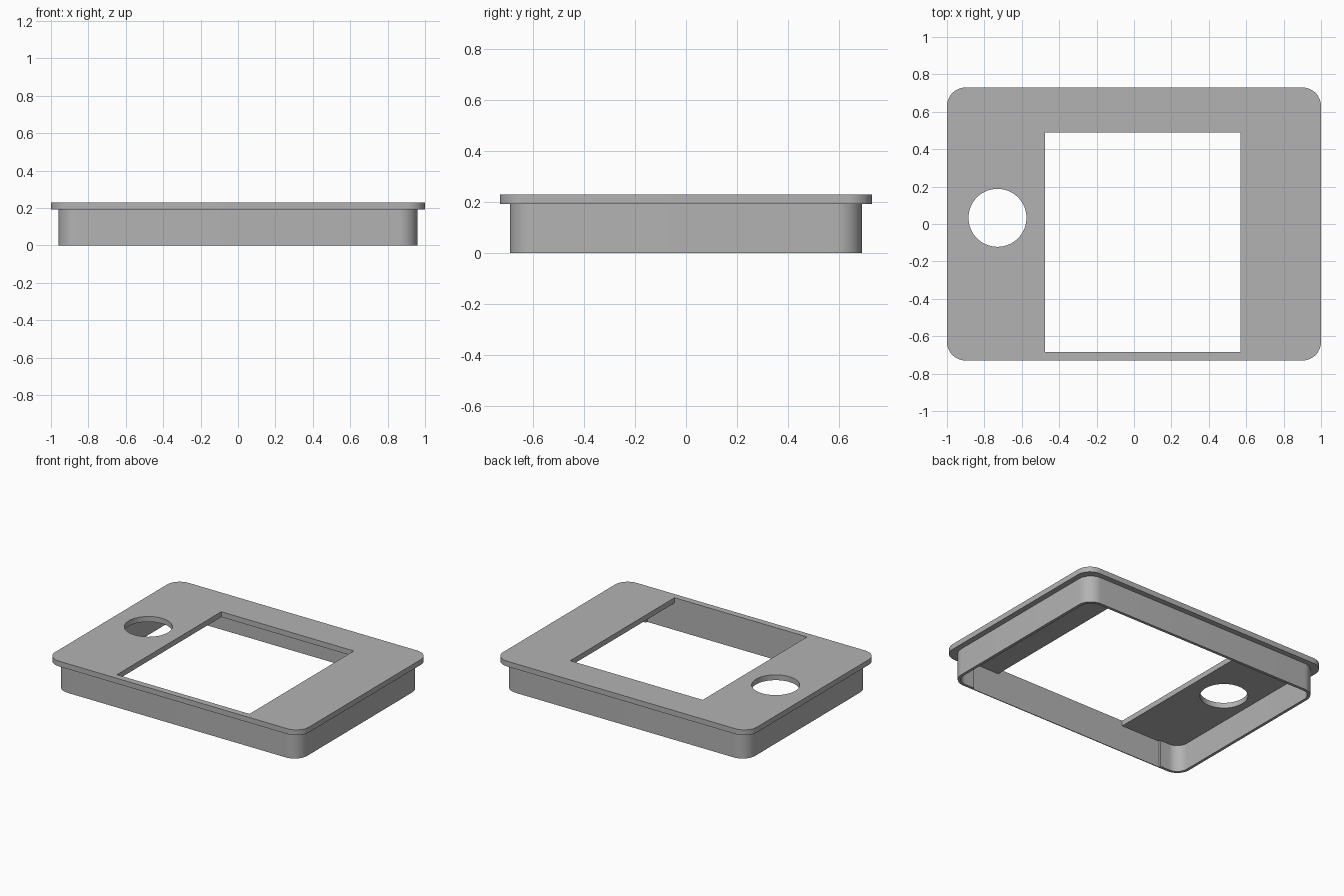
import bpy, bmesh, math

cube = bpy.data.objects.get("Cube")
if cube:
    bpy.data.objects.remove(cube, do_unlink=True)

grey = bpy.data.materials.new("plain grey")
grey.use_nodes = True
colour = (0.45, 0.45, 0.45, 1)
grey.diffuse_color = colour
grey.node_tree.nodes["Principled BSDF"].inputs["Base Color"].default_value = colour


def arc(cx, cy, r, start, end, steps):
    angles = [math.radians(start + (end - start) * i / steps) for i in range(steps + 1)]
    return [(cx + r * math.cos(a), cy + r * math.sin(a)) for a in angles]


def rounded_rect(hx, hy, r):
    """Counter-clockwise outline that starts and ends on the front side."""
    corners = [(1, -1, -90), (1, 1, 0), (-1, 1, 90), (-1, -1, 180)]
    pts = []
    for sx, sy, a in corners:
        pts += arc(sx * (hx - r), sy * (hy - r), r, a, a + 90, 12)
    return pts


def slab(name, loops, z0, z1):
    """Extrude a flat outline with holes between two heights."""
    curve = bpy.data.curves.new(name, "CURVE")
    curve.dimensions = "2D"
    curve.fill_mode = "BOTH"
    curve.extrude = (z1 - z0) / 2
    for pts in loops:
        spline = curve.splines.new("POLY")
        spline.points.add(len(pts) - 1)
        for point, (x, y) in zip(spline.points, pts):
            point.co = (x, y, 0, 1)
        spline.use_cyclic_u = True
    temp = bpy.data.objects.new(name + " outline", curve)
    bpy.context.collection.objects.link(temp)
    graph = bpy.context.evaluated_depsgraph_get()
    mesh = bpy.data.meshes.new_from_object(temp.evaluated_get(graph))
    bpy.data.objects.remove(temp, do_unlink=True)
    bm = bmesh.new()
    bm.from_mesh(mesh)
    bmesh.ops.remove_doubles(bm, verts=bm.verts, dist=0.0001)
    bmesh.ops.translate(bm, verts=bm.verts, vec=(0, 0, (z0 + z1) / 2))
    bmesh.ops.recalc_face_normals(bm, faces=bm.faces)
    bm.to_mesh(mesh)
    bm.free()
    mesh.materials.clear()
    mesh.materials.append(grey)
    obj = bpy.data.objects.new(name, mesh)
    bpy.context.collection.objects.link(obj)
    bpy.ops.object.select_all(action="DESELECT")
    obj.select_set(True)
    bpy.context.view_layer.objects.active = obj
    bpy.ops.object.shade_smooth_by_angle(angle=math.radians(30))
    return obj


# Face plate with a screen window and a round knob hole
RIM_Z, TOP_Z = 0.192, 0.23
FRONT = -0.685
window = [(-0.475, FRONT), (0.57, FRONT), (0.57, 0.49), (-0.475, 0.49)]
knob_hole = arc(-0.73, 0.033, 0.155, 0, 360, 64)[:-1]
slab("face_plate", [rounded_rect(1, 0.73, 0.1), window, knob_hole], RIM_Z, TOP_Z)

# Thin skirt, with the inside of its front wall thinned between the corners
WALL, STEP = 0.02, 0.785
outer = rounded_rect(0.96, 0.691, 0.1)
inner = rounded_rect(0.96 - WALL, 0.691 - WALL, 0.1 - WALL)
inner += [(-STEP, WALL - 0.691), (-STEP, FRONT), (STEP, FRONT), (STEP, WALL - 0.691)]
slab("skirt_wall", [outer, inner], 0, RIM_Z)
